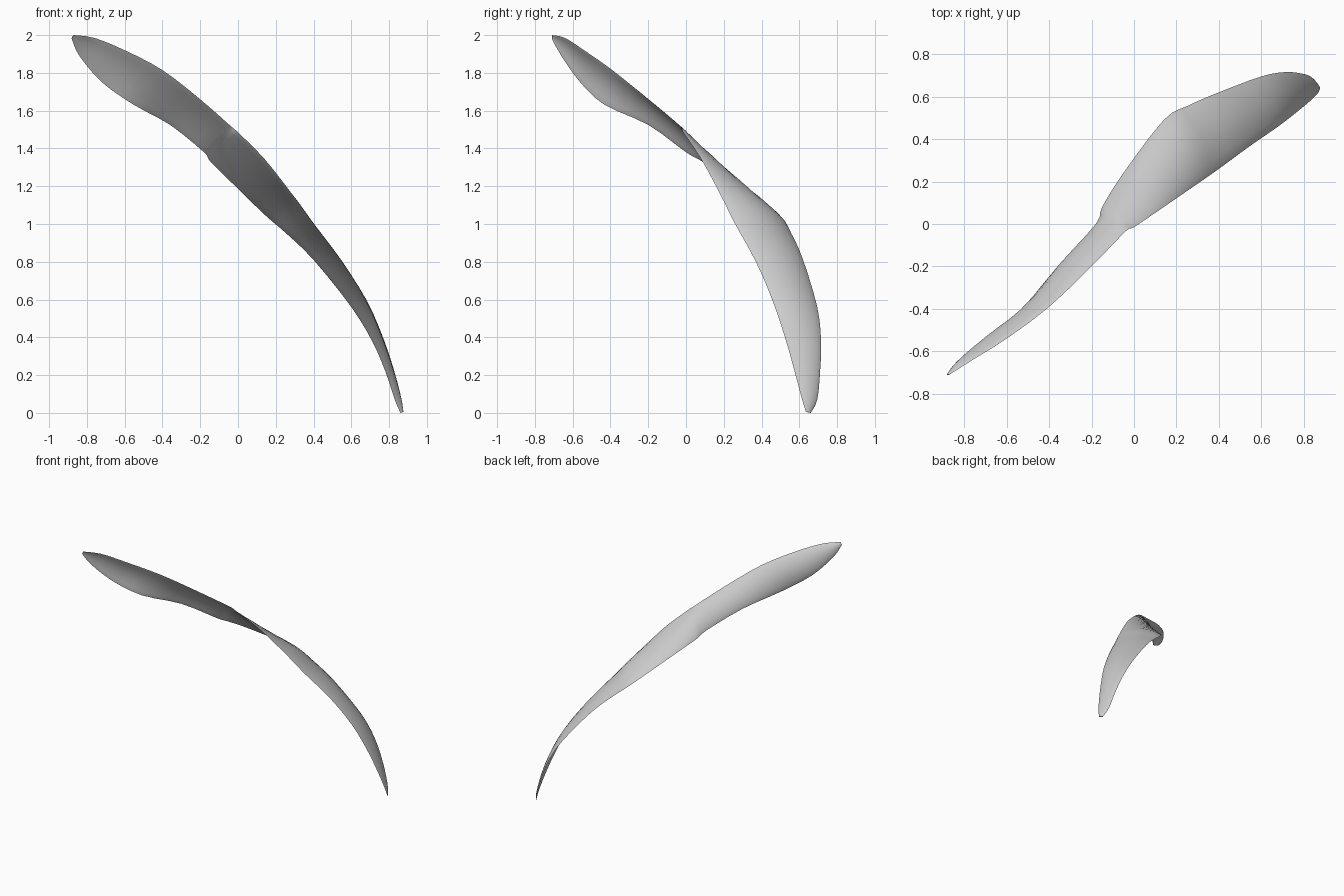
import bpy, bmesh, math
from mathutils import Vector as V

if "Cube" in bpy.data.objects:
    bpy.data.objects.remove(bpy.data.objects["Cube"])

# matching points on the two blade edges, from the upper tip to the lower tip
TOP_EDGE = [(-.87, -.71, 2.0), (-.76, -.64, 1.985), (-.6, -.54, 1.92), (-.4, -.39, 1.815),
            (-.2, -.2, 1.66), (-.04, -.035, 1.52), (0, -.015, 1.485), (.14, .08, 1.345),
            (.3, .19, 1.14), (.4, .26, 1.0), (.55, .37, .8), (.68, .46, .59),
            (.77, .53, .38), (.83, .58, .2), (.865, .615, .07), (.875, .635, .005)]
LOW_EDGE = [(-.88, -.71, 1.98), (-.84, -.66, 1.89), (-.72, -.56, 1.75), (-.55, -.43, 1.63),
            (-.36, -.2, 1.525), (-.18, 0, 1.38), (-.15, .08, 1.335), (-.05, .24, 1.235),
            (.14, .49, 1.05), (.25, .555, .955), (.4, .62, .81), (.6, .695, .56),
            (.71, .715, .38), (.78, .71, .22), (.83, .695, .07), (.86, .66, .0)]


def smooth_path(points, steps=3):
    """Catmull-Rom curve through the points."""
    p = [V(q) for q in points]
    p = [p[0]] + p + [p[-1]]
    out = []
    for a, b, c, d in zip(p, p[1:], p[2:], p[3:]):
        for k in range(steps):
            t = k / steps
            out.append(.5 * (2 * b + (c - a) * t + (2 * a - 5 * b + 4 * c - d) * t * t
                             + (3 * b - a - 3 * c + d) * t ** 3))
    return out + [p[-1]]


top, low = smooth_path(TOP_EDGE), smooth_path(LOW_EDGE)
mid = [(a + b) / 2 for a, b in zip(top, low)]
n, half = len(top), 8

# thin cambered sections lofted along the blade
bm = bmesh.new()
rings = []
for i in range(n):
    chord = top[i] - low[i]
    along = mid[max(i - 1, 0)] - mid[min(i + 1, n - 1)]
    normal = along.cross(chord).normalized()
    camber = chord.length * (.13 - .05 * i / n)
    thick = .025 * chord.length + .002
    ring = []
    for k in range(2 * half):
        ang = math.pi * k / half
        t = .5 - .5 * math.cos(ang)
        off = camber * 4 * t * (1 - t) + thick * math.sin(ang)
        co = low[i] + chord * t + normal * off
        co.z = min(max(co.z, 0), 2)
        ring.append(bm.verts.new(co))
    rings.append(ring)
for r, s in zip(rings, rings[1:]):
    for k in range(2 * half):
        j = (k + 1) % (2 * half)
        bm.faces.new((r[k], r[j], s[j], s[k]))
bm.faces.new(rings[0])
bm.faces.new(rings[-1])
bmesh.ops.recalc_face_normals(bm, faces=bm.faces)

mesh = bpy.data.meshes.new("curved_blade")
bm.to_mesh(mesh)
bm.free()
blade = bpy.data.objects.new("curved_blade", mesh)
bpy.context.collection.objects.link(blade)

# single plain grey
grey = bpy.data.materials.new("light_grey")
grey.diffuse_color = (.6, .6, .6, 1)
grey.use_nodes = True
grey.node_tree.nodes["Principled BSDF"].inputs["Base Color"].default_value = grey.diffuse_color
mesh.materials.append(grey)
bpy.context.view_layer.objects.active = blade
blade.select_set(True)
bpy.ops.object.shade_smooth_by_angle(angle=math.radians(40))
